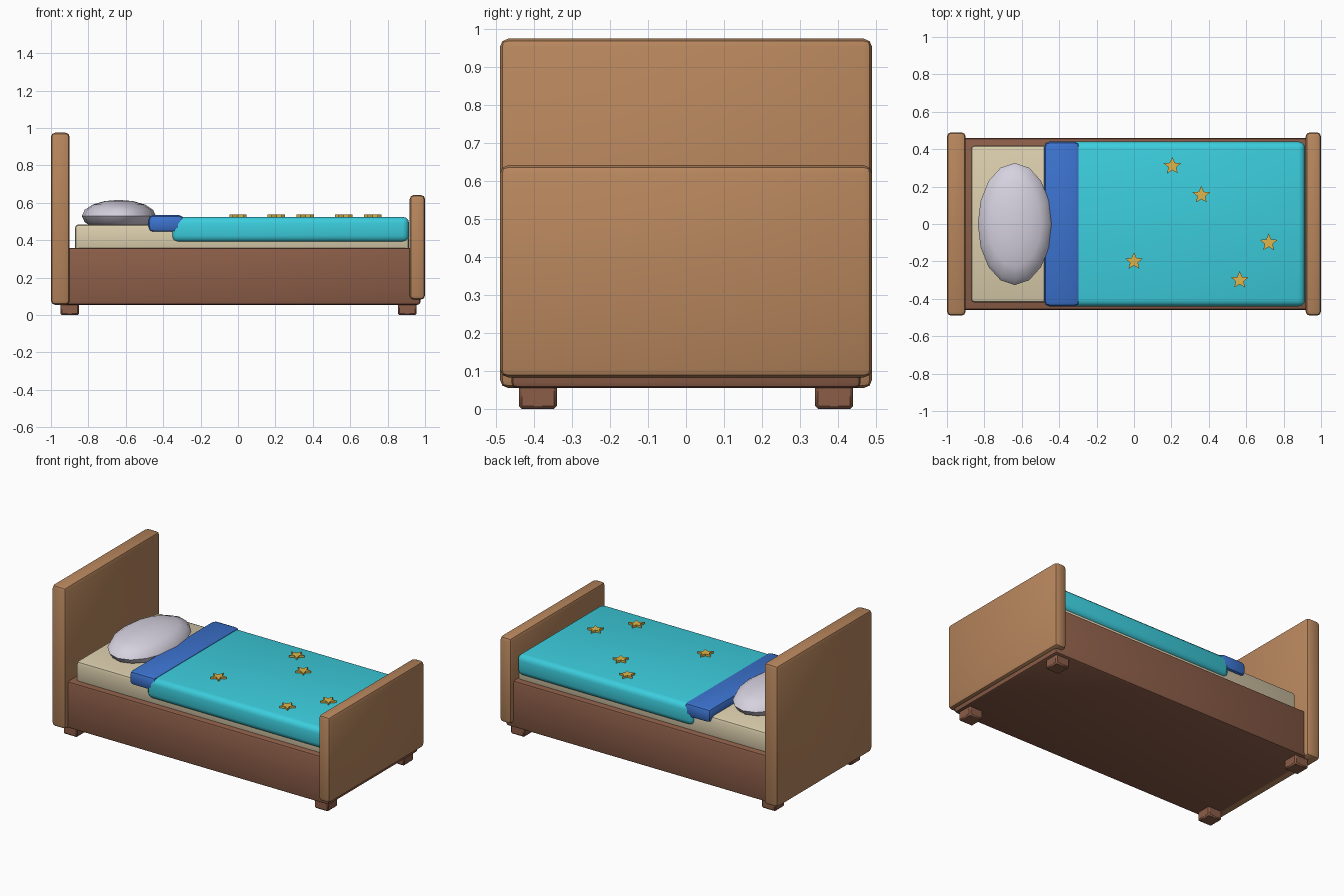
import bpy
import bmesh
import math
from mathutils import Matrix

cube = bpy.data.objects.get("Cube")
if cube:
    bpy.data.objects.remove(cube, do_unlink=True)


def material(name, r, g, b):
    mat = bpy.data.materials.new(name)
    mat.use_nodes = True
    mat.diffuse_color = (r, g, b, 1)
    bsdf = next(n for n in mat.node_tree.nodes if n.type == 'BSDF_PRINCIPLED')
    bsdf.inputs["Base Color"].default_value = (r, g, b, 1)
    bsdf.inputs["Roughness"].default_value = 0.7
    return mat


light_wood = material("light wood", 0.48, 0.24, 0.11)
dark_wood = material("dark wood", 0.26, 0.11, 0.065)
cream = material("cream", 0.70, 0.61, 0.41)
lilac = material("pale lilac", 0.67, 0.64, 0.74)
turquoise = material("turquoise", 0.045, 0.61, 0.72)
blue = material("blue", 0.045, 0.17, 0.62)
gold = material("gold", 0.74, 0.47, 0.07)


def finish(name, bm, mat, angle=None):
    bmesh.ops.recalc_face_normals(bm, faces=bm.faces)
    mesh = bpy.data.meshes.new(name)
    bm.to_mesh(mesh)
    bm.free()
    mesh.materials.append(mat)
    obj = bpy.data.objects.new(name, mesh)
    bpy.context.collection.objects.link(obj)
    if angle:
        bpy.ops.object.select_all(action='DESELECT')
        obj.select_set(True)
        bpy.context.view_layer.objects.active = obj
        bpy.ops.object.shade_smooth_by_angle(angle=math.radians(angle))
    return obj


def rounded_box(name, xs, ys, zs, mat, radius, segments=2):
    """Box given by its extents along each axis, with rounded edges."""
    bm = bmesh.new()
    size = [b - a for a, b in (xs, ys, zs)]
    centre = [(a + b) / 2 for a, b in (xs, ys, zs)]
    bmesh.ops.create_cube(bm, size=1, matrix=Matrix.Translation(centre) @ Matrix.Diagonal((*size, 1)))
    bmesh.ops.bevel(bm, geom=bm.edges[:], offset=radius, segments=segments,
                    profile=0.5, affect='EDGES', clamp_overlap=True)
    return finish(name, bm, mat, 40)


def star(name, x, y, z, radius, height):
    """Flat five-pointed plate with one point towards +y."""
    bm = bmesh.new()
    ring = []
    for i in range(10):
        r = radius if i % 2 == 0 else radius * 0.45
        a = math.pi / 2 + i * math.pi / 5
        ring.append(bm.verts.new((x + r * math.cos(a), y + r * math.sin(a), z)))
    face = bm.faces.new(ring)
    top = bmesh.ops.extrude_face_region(bm, geom=[face])["geom"]
    bmesh.ops.translate(bm, vec=(0, 0, height),
                        verts=[v for v in top if isinstance(v, bmesh.types.BMVert)])
    return finish(name, bm, gold)


# Wooden structure
rounded_box("headboard", (-1, -0.9), (-0.49, 0.49), (0.055, 0.975), light_wood, 0.022)
rounded_box("footboard", (0.918, 1), (-0.49, 0.49), (0.083, 0.642), light_wood, 0.022)
rounded_box("bed_frame", (-0.96, 0.975), (-0.46, 0.46), (0.055, 0.36), dark_wood, 0.015)
for end, x in (("head", -0.9), ("foot", 0.905)):
    for side, y in (("right", -0.39), ("left", 0.39)):
        rounded_box(f"{end}_{side}_leg", (x - 0.05, x + 0.05), (y - 0.05, y + 0.05),
                    (0, 0.1), dark_wood, 0.008, 1)

# Bedding
rounded_box("mattress", (-0.872, 0.915), (-0.42, 0.42), (0.34, 0.485), cream, 0.02)
rounded_box("blanket", (-0.355, 0.915), (-0.44, 0.44), (0.39, 0.525), turquoise, 0.035, 3)
rounded_box("blanket_fold", (-0.48, -0.29), (-0.44, 0.44), (0.443, 0.535), blue, 0.027, 2)

# Pillow: flattened, faceted ellipsoid
bm = bmesh.new()
bmesh.ops.create_uvsphere(bm, u_segments=16, v_segments=8, radius=1,
                          matrix=Matrix.Translation((-0.637, 0, 0.53))
                          @ Matrix.Diagonal((0.198, 0.326, 0.086, 1)))
finish("pillow", bm, lilac, 40)

# Stars on the blanket
spots = [(0, -0.2), (0.205, 0.31), (0.36, 0.155), (0.565, -0.3), (0.72, -0.1)]
for i, (x, y) in enumerate(spots):
    star(f"blanket_star_{i + 1}", x, y, 0.522, 0.049, 0.016)
